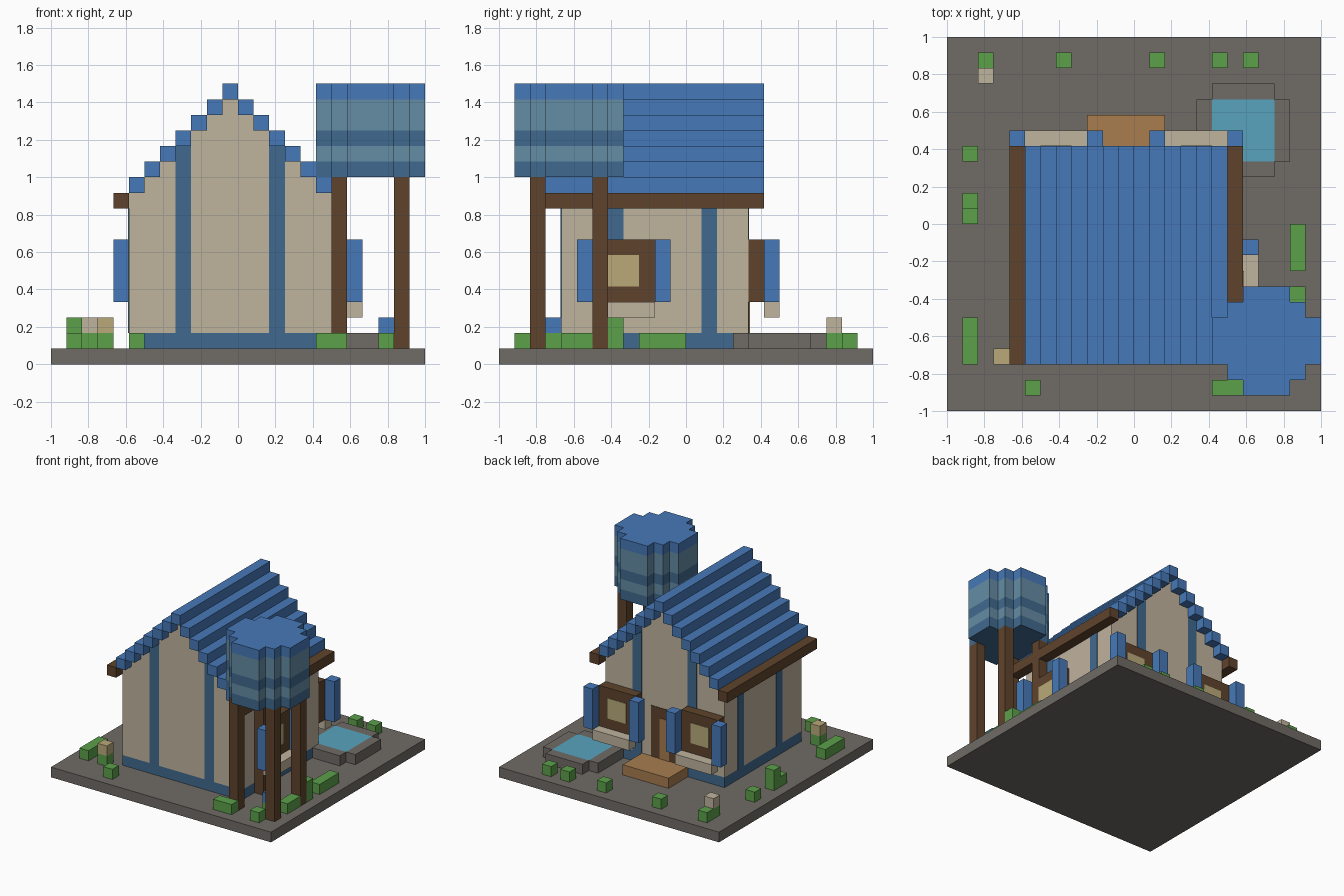
import bpy, bmesh

cube = bpy.data.objects.get("Cube")
if cube:
    bpy.data.objects.remove(cube, do_unlink=True)

U = 1 / 12      # size of one block; positions below are counted in blocks
E = 0.05        # thickness of painted plates, in blocks


def srgb(c):
    c /= 255
    return c / 12.92 if c <= 0.04045 else ((c + 0.055) / 1.055) ** 2.4


def material(name, r, g, b):
    m = bpy.data.materials.new(name)
    m.use_nodes = True
    col = (srgb(r), srgb(g), srgb(b), 1)
    m.diffuse_color = col
    m.node_tree.nodes["Principled BSDF"].inputs["Base Color"].default_value = col
    return m


STONE = material("stone grey", 112, 107, 102)
BLUE = material("roof blue", 70, 121, 184)
NAVY = material("trim dark blue", 64, 106, 143)
STEEL = material("tank steel blue", 101, 140, 164)
CREAM = material("plaster cream", 192, 179, 158)
BROWN = material("timber brown", 95, 68, 44)
GREEN = material("leaf green", 92, 160, 74)
WATER = material("water cyan", 88, 164, 190)
ORANGE = material("plank orange", 168, 125, 79)
PANE = material("pane yellow", 186, 170, 122)


def prism(name, mat, pts, lo, hi, axis="z"):
    """Extrude an outline (in blocks) along z, or an xz outline along y."""
    def place(a, b, t):
        x, y, z = (a, b, t) if axis == "z" else (a, t, b)
        return (x * U - 1, y * U - 1, z * U)
    bm = bmesh.new()
    low = [bm.verts.new(place(a, b, lo)) for a, b in pts]
    top = [bm.verts.new(place(a, b, hi)) for a, b in pts]
    bm.faces.new(low)
    bm.faces.new(top)
    for i in range(len(pts)):
        j = (i + 1) % len(pts)
        bm.faces.new((low[i], low[j], top[j], top[i]))
    bmesh.ops.recalc_face_normals(bm, faces=bm.faces)
    me = bpy.data.meshes.new(name)
    bm.to_mesh(me)
    bm.free()
    me.materials.append(mat)
    ob = bpy.data.objects.new(name, me)
    bpy.context.collection.objects.link(ob)
    return ob


def box(name, mat, x0, x1, y0, y1, z0, z1):
    return prism(name, mat, [(x0, y0), (x1, y0), (x1, y1), (x0, y1)], z0, z1)


box("ground_slab", STONE, 0, 24, 0, 24, 0, 1)

# House body: stepped gable outline pulled from front to back
box("wall_footing", NAVY, 5, 18, 4, 16, 1, 2)
gable = [(5, 2), (18, 2)]
for i in range(17, 4, -1):
    h = 17 - abs(i - 11)
    gable += [(i + 1, h), (i, h)]
prism("house_walls", CREAM, gable, 4, 16, "y")

# Painted wall pillars
for i in (8, 14):
    box("front_pillar", NAVY, i, i + 1, 4 - E, 4, 2, 14)
    box("back_pillar", NAVY, i, i + 1, 16, 16 + E, 2, 14)
for j in (7, 13):
    box("left_pillar", NAVY, 18, 18 + E, j, j + 1, 2, 10)
    box("right_pillar", NAVY, 5 - E, 5, j, j + 1, 2, 10)

# Roof steps, mirrored about the ridge, and eave beams
box("roof_ridge", BLUE, 11, 12, 3, 17, 17, 18)
for d in range(1, 7):
    for i in (11 - d, 11 + d):
        box("roof_step", BLUE, i, i + 1, 3, 17, 17 - d, 18 - d)
for i in (4, 18):
    box("eave_beam", BROWN, i, i + 1, 3, 17, 10, 11)


# Windows: frame, pane, sill and two shutters
def window(start, wall, side):
    def part(name, mat, a0, a1, d0, d1, z0, z1):
        a0, a1, d0, d1 = a0 + start, a1 + start, d0 + wall, d1 + wall
        if side == "x":
            box(name, mat, d0, d1, a0, a1, z0, z1)
        else:
            box(name, mat, a0, a1, d0, d1, z0, z1)
    part("window_frame", BROWN, 0, 4, 0, 1, 4, 8)
    part("window_pane", PANE, 1, 3, 1, 1 + E, 5, 7)
    part("window_sill", CREAM, 0, 4, 1, 2, 3, 4)
    for a in (-1, 4):
        part("shutter", BLUE, a, a + 1, 1, 2, 4, 8)


window(5, 16, "y")
window(14, 16, "y")
window(6, 18, "x")

# Door and step
box("door_frame", BROWN, 10, 13, 16, 16 + E, 1, 7)
box("door_panel", ORANGE, 11, 12, 16 + E, 16 + 2 * E, 1, 6)
box("door_step", ORANGE, 9, 14, 16, 19, 1, 2)

# Water tank on four posts, banded in colour
for i in (18, 22):
    for j in (2, 6):
        box("tank_post", BROWN, i, i + 1, j, j + 1, 1, 12)
quarter = [(3.5, 1.5), (2.5, 1.5), (2.5, 2.5), (1.5, 2.5), (1.5, 3.5)]
ring = quarter + [(-a, b) for a, b in reversed(quarter)]
ring += [(-a, -b) for a, b in ring]
outline = [(20.5 + a, 4.5 + b) for a, b in ring]
for mat, z0, z1 in ((NAVY, 12, 13), (STEEL, 13, 14), (NAVY, 14, 15),
                    (STEEL, 15, 17), (BLUE, 17, 18)):
    prism("tank_band", mat, outline, z0, z1)

# Pond with a stone rim
box("pond_water", WATER, 17, 21, 16, 20, 1, 2)
box("pond_rim_front", STONE, 18, 21, 15, 16, 1, 2)
box("pond_rim_back", STONE, 17, 21, 20, 21, 1, 2)
box("pond_rim_right", STONE, 16, 17, 16, 20, 1, 2)
box("pond_rim_left", STONE, 21, 22, 16, 20, 1, 2)

# Bushes: x0, x1, y0, y1, top
for x0, x1, y0, y1, top in (
        (2, 3, 22, 23, 2), (7, 8, 22, 23, 2), (13, 14, 22, 23, 2),
        (17, 18, 22, 23, 2), (19, 20, 22, 23, 2), (1, 2, 16, 17, 2),
        (1, 2, 13, 14, 3), (1, 2, 12, 13, 2), (1, 2, 3, 6, 2),
        (5, 6, 1, 2, 2), (17, 19, 1, 2, 2), (21, 22, 1, 2, 2),
        (22, 23, 4, 6, 2), (22, 23, 7, 8, 3), (22, 23, 9, 12, 2)):
    box("bush", GREEN, x0, x1, y0, y1, 1, top)

# Flowers on leafy bases
for x, y, mat in ((2, 21, CREAM), (3, 3, PANE), (21, 3, BLUE)):
    box("flower_leaves", GREEN, x, x + 1, y, y + 1, 1, 2)
    box("flower_head", mat, x, x + 1, y, y + 1, 2, 3)
